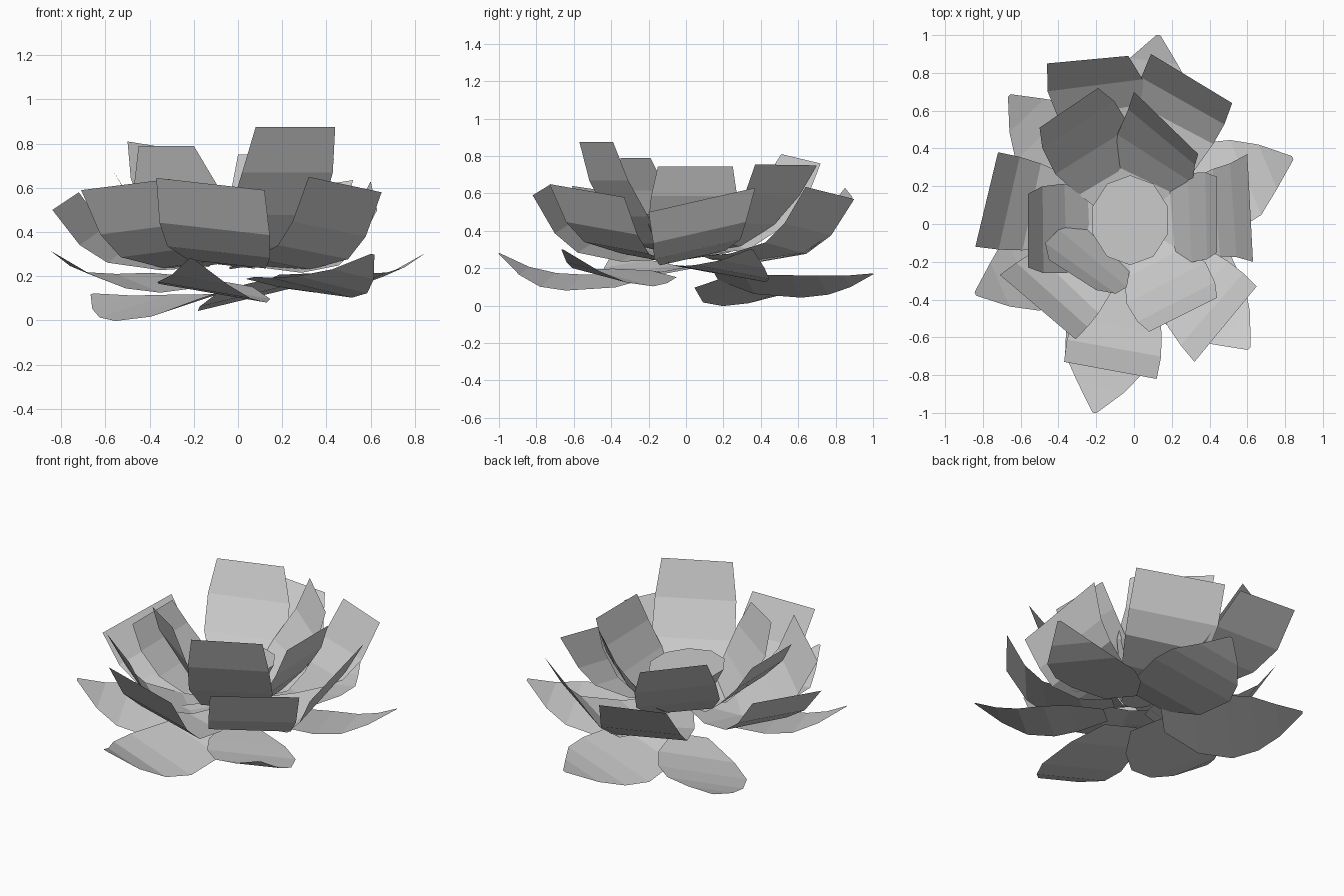
import bpy, bmesh, math
from mathutils import Vector

if "Cube" in bpy.data.objects:
    bpy.data.objects.remove(bpy.data.objects["Cube"])


def make_object(name, bm):
    mesh = bpy.data.meshes.new(name)
    bm.to_mesh(mesh)
    bm.free()
    obj = bpy.data.objects.new(name, mesh)
    bpy.context.collection.objects.link(obj)
    return obj


def strip(name, rows):
    """Sheet through rows of point pairs."""
    bm = bmesh.new()
    prev = None
    for pair in rows:
        cur = [bm.verts.new(p) for p in pair]
        if prev:
            bm.faces.new((prev[0], prev[1], cur[1], cur[0]))
        prev = cur
    make_object(name, bm)


def blunt_petal(name, a, b, base_r, base_z, width, profile):
    """Petal rising from the centre to a straight tip edge a-b.
    profile: (distance along, width factor, rise factor)"""
    a, b = Vector(a), Vector(b)
    if a.cross(b).z > 0:
        a, b = b, a
    tip = (a + b) / 2
    side = (a - b).normalized()
    out = Vector((tip.x, tip.y, 0)).normalized()
    tangent = Vector((-out.y, out.x, side.z)).normalized()
    base = out * base_r
    rows = []
    for t, w, rise in profile:
        c = base.lerp(tip, t)
        c.z = base_z + (tip.z - base_z) * rise
        d = tangent.lerp(side, t).normalized() * width * w / 2
        rows.append((c + d, c - d))
    rows.append((a, b))
    strip(name, rows)


def pointed_petal(name, tip, mid_z, base_z, roll):
    """Low petal with a pointed tip, tilted about its own axis."""
    tip = Vector(tip)
    r = math.hypot(tip.x, tip.y)
    out = Vector((tip.x, tip.y, 0)) / r
    d = Vector((-out.y, out.x, roll))
    up = Vector((0, 0, 1))
    rise = tip.z - mid_z
    rows = []
    for rr, left, right, z in [(.16, .10, .10, base_z), (.34, .22, .21, mid_z + .01),
                               (r - .42, .26, .24, mid_z), (r - .27, .215, .215, mid_z + .08 * rise),
                               (r - .14, .135, .12, mid_z + .4 * rise)]:
        c = out * rr + up * z
        rows.append((c + d * left, c - d * right))
    rows.append((tip + d * .01, tip - d * .01))
    strip(name, rows)


# inner ring: six steep petals (tip edge corners)
inner = [
    ((-.50, .51, .81), (-.19, .72, .76)),
    ((.00, .70, .75), (.34, .37, .755)),
    ((.44, .25, .745), (.44, -.15, .745)),
    ((.44, -.39, .875), (.08, -.57, .875)),
    ((-.20, -.35, .79), (-.45, -.19, .79)),
    ((-.56, -.23, .67), (-.56, .16, .67)),
]
inner_profile = [(0, .5, 0), (.3, .9, .07), (.57, 1.18, .32), (.83, 1.15, .65)]
for i, (a, b) in enumerate(inner):
    blunt_petal(f"inner_petal_{i + 1}", a, b, .10, .29, .40, inner_profile)

# middle ring: seven leaning petals
middle = [
    ((-.46, .85, .63), (-.03, .89, .58)),
    ((.09, .90, .57), (.52, .64, .635)),
    ((.60, .37, .63), (.63, -.20, .50)),
    ((.65, -.33, .58), (.32, -.73, .65)),
    ((.12, -.82, .59), (-.37, -.73, .645)),
    ((-.31, -.61, .64), (-.71, -.27, .59)),
    ((-.84, -.12, .50), (-.72, .38, .58)),
]
middle_profile = [(0, .35, 0), (.3, .72, 0), (.64, .95, .15), (.82, 1.02, .44)]
for i, (a, b) in enumerate(middle):
    blunt_petal(f"middle_petal_{i + 1}", a, b, .12, .255, .5, middle_profile)

# outer ring: six low pointed petals (tip, middle height, base height, tilt)
outer = [
    ((.13, 1.0, .17), .105, .16, -.24),
    ((.84, .35, .30), .17, .19, -.17),
    ((.61, -.66, .30), .15, .17, -.18),
    ((-.21, -1.0, .28), .125, .17, -.17),
    ((-.84, -.37, .31), .17, .18, -.17),
    ((-.66, .68, .12), .06, .12, -.24),
]
for i, args in enumerate(outer):
    pointed_petal(f"outer_petal_{i + 1}", *args)

# seed pod: ten-sided flared centre
bm = bmesh.new()
bmesh.ops.create_cone(bm, cap_ends=True, segments=10, radius1=.10, radius2=.22, depth=.23)
pod = make_object("seed_pod", bm)
pod.location = (-.02, .02, .375)
pod.scale = (.95, 1.08, 1)
